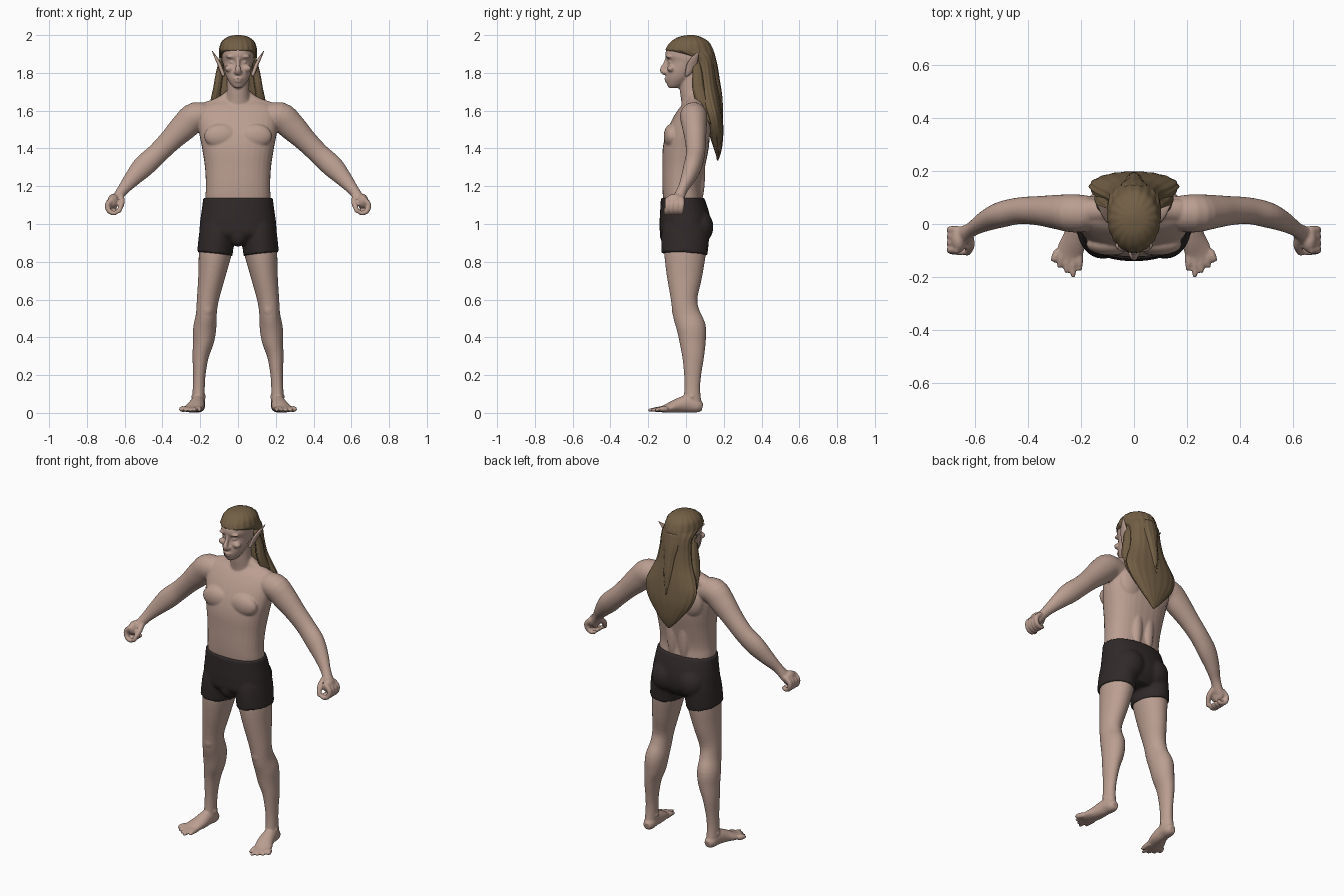
import bpy, bmesh, math
from mathutils import Vector, Matrix

old = bpy.data.objects.get("Cube")
if old:
    bpy.data.objects.remove(old)

CM = 0.01  # all measurements below are in hundredths of a unit


def material(name, colour):
    mat = bpy.data.materials.new(name)
    mat.use_nodes = True
    mat.diffuse_color = (*colour, 1)
    shader = mat.node_tree.nodes["Principled BSDF"]
    shader.inputs["Base Color"].default_value = (*colour, 1)
    shader.inputs["Roughness"].default_value = 0.8
    return mat


skin = material("skin", (0.50, 0.345, 0.285))
hair_brown = material("hair brown", (0.17, 0.115, 0.06))
cloth = material("dark cloth", (0.03, 0.022, 0.022))


def smooth_rows(rows, steps=4):
    """Catmull-Rom interpolation through rows of numbers."""
    out = []
    for i in range(len(rows) - 1):
        a, b, c, d = (rows[max(0, min(len(rows) - 1, i + k))] for k in (-1, 0, 1, 2))
        for s in range(steps):
            t = s / steps
            out.append([0.5 * (2 * q + (r - p) * t + (2 * p - 5 * q + 4 * r - w) * t * t
                               + (3 * q - p - 3 * r + w) * t ** 3)
                        for p, q, r, w in zip(a, b, c, d)])
    return out + [list(rows[-1])]


def loft(bm, rings, sides=32, square=1.0, wave=0.0, lobes=1):
    """Skin closed rings given as (centre, u axis, v axis)."""
    loops = []
    for centre, u, v in rings:
        loop = []
        for k in range(sides):
            a = math.tau * k / sides
            c, s = math.cos(a), math.sin(a)
            r = 1 + wave * math.cos(lobes * a)
            x = math.copysign(abs(c) ** square, c) * r
            y = math.copysign(abs(s) ** square, s) * r
            loop.append(bm.verts.new((centre + u * x + v * y) * CM))
        loops.append(loop)
    for p, q in zip(loops, loops[1:]):
        for k in range(sides):
            n = (k + 1) % sides
            bm.faces.new((p[k], p[n], q[n], q[k]))
    bm.faces.new(loops[0])
    bm.faces.new(loops[-1])


def slices(bm, rows, **options):
    """Level rings: height, front, back, half width."""
    rings = [(Vector((0, (f + b) / 2, z)), Vector((abs(w), 0, 0)), Vector((0, (b - f) / 2, 0)))
             for z, f, b, w in smooth_rows(rows)]
    loft(bm, rings, **options)


def tube(bm, rows, side=1, ref=(0, 1, 0), **options):
    """Limb along a path: x, y, z, two radii."""
    rows = smooth_rows(rows)
    pts = [Vector((x * side, y, z)) for x, y, z, *_ in rows]
    rings = []
    for i, row in enumerate(rows):
        t = (pts[min(i + 1, len(pts) - 1)] - pts[max(i - 1, 0)]).normalized()
        u = Vector(ref).cross(t).normalized()
        rings.append((pts[i], u * max(row[3], .1), t.cross(u) * max(row[4], .1)))
    loft(bm, rings, **options)


def blob(bm, centre, radii):
    m = Matrix.Translation(Vector(centre) * CM) @ Matrix.Diagonal((*(Vector(radii) * CM), 1))
    bmesh.ops.create_uvsphere(bm, u_segments=24, v_segments=16, radius=1, matrix=m)


def finish(name, bm, mat, voxel=0, relax=0):
    bmesh.ops.recalc_face_normals(bm, faces=bm.faces)
    for face in bm.faces:
        face.smooth = True
    mesh = bpy.data.meshes.new(name)
    bm.to_mesh(mesh)
    bm.free()
    mesh.materials.append(mat)
    obj = bpy.data.objects.new(name, mesh)
    bpy.context.collection.objects.link(obj)
    if voxel:
        mod = obj.modifiers.new("fuse", "REMESH")
        mod.mode, mod.voxel_size, mod.use_smooth_shade = "VOXEL", voxel, True
        mod = obj.modifiers.new("relax", "SMOOTH")
        mod.factor, mod.iterations = 0.5, relax
    return obj


# Torso and neck
body = bmesh.new()
slices(body, [(92, -10, 11, 16), (112, -12, 8.7, 17.2), (120, -12.5, 8.2, 17), (130, -12.5, 10, 17.5),
              (140, -12.3, 12, 19), (148, -10.5, 12.5, 20.5), (156, -7, 12, 21), (162, -3, 10.5, 19),
              (165, 0, 8.5, 13), (167, 1, 7, 8)], square=0.85)
tube(body, [(0, 5, 156, 9, 7), (0, 4, 165, 6.8, 6.5), (0, 3, 172, 5.8, 6.3), (0, 3, 182, 5.8, 6)])

# Head: skull, face and nose
blob(body, (0, 2.5, 188.5), (8.6, 11.5, 10))
slices(body, [(172, -9, -4, 2), (173.5, -10, -1, 3.6), (177, -10.6, 3, 5.8), (181, -10.3, 6, 7.1),
              (186, -9.6, 9, 7.9), (189, -11, 10, 8.2), (193, -10, 10, 7.8), (197, -6, 8, 5)])
tube(body, [(0, -9.5, 189, 1, 1), (0, -10.8, 185, 1, 1.2), (0, -12.4, 181.5, 1.5, 1.5),
            (0, -11, 179.3, 1.6, 1)])
blob(body, (0, -10.2, 177), (2.4, 1.3, .6))
blob(body, (0, -10, 175.6), (2, 1.3, .7))

for side in (1, -1):
    # Face, chest and back muscles
    blob(body, (side * 4.6, -8, 182.3), (2.6, 2, 1.8))
    blob(body, (side * 3.5, -8.8, 188.6), (3, 1.8, .9))
    blob(body, (side * 3.3, -8, 185.7), (1.4, 1.4, .9))
    blob(body, (side * 1.4, -11, 180.6), (1, 1, .8))
    blob(body, (side * 9, -7.6, 146.5), (9, 4.2, 6.5))
    blob(body, (side * 9.5, 8.5, 150), (8, 4.5, 10))
    blob(body, (side * 4, 7.3, 127), (3.4, 2.8, 16))
    tube(body, [(3, 5, 169, 3, 3), (9, 5, 163.5, 4, 4), (17, 5, 160.5, 4, 4.5)], side)
    # Arm
    tube(body, [(13, 4, 156, 6, 6), (22, 4, 157, 7.6, 7.2), (28.5, 4.5, 151.5, 7.3, 6.5),
                (36, 5, 144, 6, 5.5), (43, 5, 137, 5.6, 5), (50, 3.5, 130.5, 5.8, 4.8),
                (56, 1, 124, 4.4, 3.8), (61, -2, 118, 3, 2.7), (65, -4.5, 112.5, 2.6, 3.5)], side)
    # Loosely closed hand
    blob(body, (side * 66, -6, 112), (3, 4.8, 4))
    for i in range(4):
        y = -2.2 - 2.5 * i
        tube(body, [(66, y, 113.5, 1.6, 1.5), (69, y, 110.5, 1.5, 1.5), (68.3, y - .4, 107, 1.4, 1.4),
                    (65.5, y - .8, 105.7, 1.2, 1.3), (63.5, y - .8, 107, 1, 1)], side, sides=12)
    tube(body, [(62, -4, 115, 1.6, 1.7), (61.5, -8, 111.5, 1.6, 1.6), (62.5, -10.5, 108, 1.3, 1.3),
                (63, -11.3, 106, .8, .8)], side, sides=12)
    # Leg
    tube(body, [(10, 0, 96, 9, 10.5), (12, -.5, 85, 8.7, 11), (14, -.8, 72, 7.1, 9.3),
                (16, -1, 60, 5.8, 7), (16.8, .3, 52, 5.5, 7.2), (17.6, 2.8, 45, 6.1, 7.7),
                (18.3, 3.5, 38, 5.6, 7), (19.8, 3.8, 30, 4.3, 5.8), (20.5, 3.5, 20, 3.3, 4.5),
                (20.8, 3.3, 12, 3.2, 4.2), (21, 3.3, 3, 3.5, 5.2)], side)
    blob(body, (side * 16.3, -5, 55), (3.2, 2.6, 4.5))
    blob(body, (side * 20.8, 3, 8.5), (4, 2.3, 2))
    # Foot with spread toes
    tube(body, [(20.7, 8.7, 3, 2, 2.2), (20.8, 6, 3.6, 3.4, 3.5), (21.3, 1, 4.8, 3.7, 4.6),
                (22.2, -5, 3.7, 4.5, 3.6), (24, -10, 2.4, 5, 2.3), (24.7, -13, 1.8, 4.4, 1.6)],
         side, ref=(0, 0, 1))
    for i, tip in enumerate((-17.5, -20, -18.5, -16.5, -14)):
        x = 20.6 + 2 * i
        tube(body, [(x, -10, 2, 1.5, 1.6), (x + .3 * i, -14 + .3 * i, 2, 1.5, 1.5),
                    (20.3 + 2.6 * i, tip, 1.4, .8, .8)], side, ref=(0, 0, 1), sides=12)
finish("body", body, skin, voxel=0.006, relax=3)

# Pointed ears
for side, label in ((1, "left"), (-1, "right")):
    ear = bmesh.new()
    tube(ear, [(7.6, 0, 178.5, .8, .8), (8.6, 1.6, 181, 1, 2), (9.7, 3, 184, 1, 2.6),
               (11.4, 4.6, 187.5, .8, 1.9), (13.6, 7, 191.5, .2, .2)], side, sides=16)
    finish(label + "_ear", ear, skin)

# Fitted shorts
shorts = bmesh.new()
slices(shorts, [(89, -8, 9, 10), (94, -13.3, 12.5, 19.6), (100, -14, 13.3, 20.2),
                (107, -13.7, 12, 19.3), (113.8, -13.3, 9.7, 18.4)], square=0.9)
for side in (1, -1):
    tube(shorts, [(9.5, 0, 104, 9, 11), (11, -.3, 95, 9.5, 12.6), (12.3, -.8, 84, 9.4, 12.2)], side)
    blob(shorts, (side * 8.5, 7, 98.5), (8.5, 7.5, 9))
blob(shorts, (0, -9, 94), (5, 4.8, 6))
finish("shorts", shorts, cloth, voxel=0.008, relax=3)

# Long hair: cap swept back into a tapering fall
hair = bmesh.new()
slices(hair, [(200, 1, 4, 1.5), (199, -4, 8, 5.5), (196.5, -8, 12, 8.6), (193.2, -10.4, 14, 9.7),
              (191.5, -9.8, 14.6, 9.9), (189, -2, 15, 9.9), (186, 3, 15.2, 9.6), (180, 4, 15.8, 10),
              (172, 4.5, 17, 11.5), (165, 6, 18.3, 14.5), (158, 9, 19.2, 16.8), (150, 11.5, 19.8, 14.5),
              (142, 14, 19.3, 8.5), (137, 15.7, 18.3, 4.2), (133.5, 16.4, 17, .6)],
       sides=72, wave=0.02, lobes=18)
finish("long_hair", hair, hair_brown)

# Gathered lock tied over the back of the head, and side strands
lock = bmesh.new()
tube(lock, [(0, 12, 190, 5, 3), (0, 13.7, 183, 5.2, 3), (0, 15.2, 176, 3.6, 2.6),
            (0, 17.3, 166, 2.6, 2), (0, 19, 155, .5, .5)], sides=48, wave=0.04, lobes=12)
for side in (1, -1):
    tube(lock, [(8.6, 4.5, 188, 1, 2), (9.8, 6, 180, 1.8, 2.5), (11, 6.5, 172, 2, 3),
                (12.5, 9, 163, 2.2, 2.6), (14, 13, 153, .5, .5)], side, wave=0.06, lobes=8)
finish("hair_locks", lock, hair_brown)
